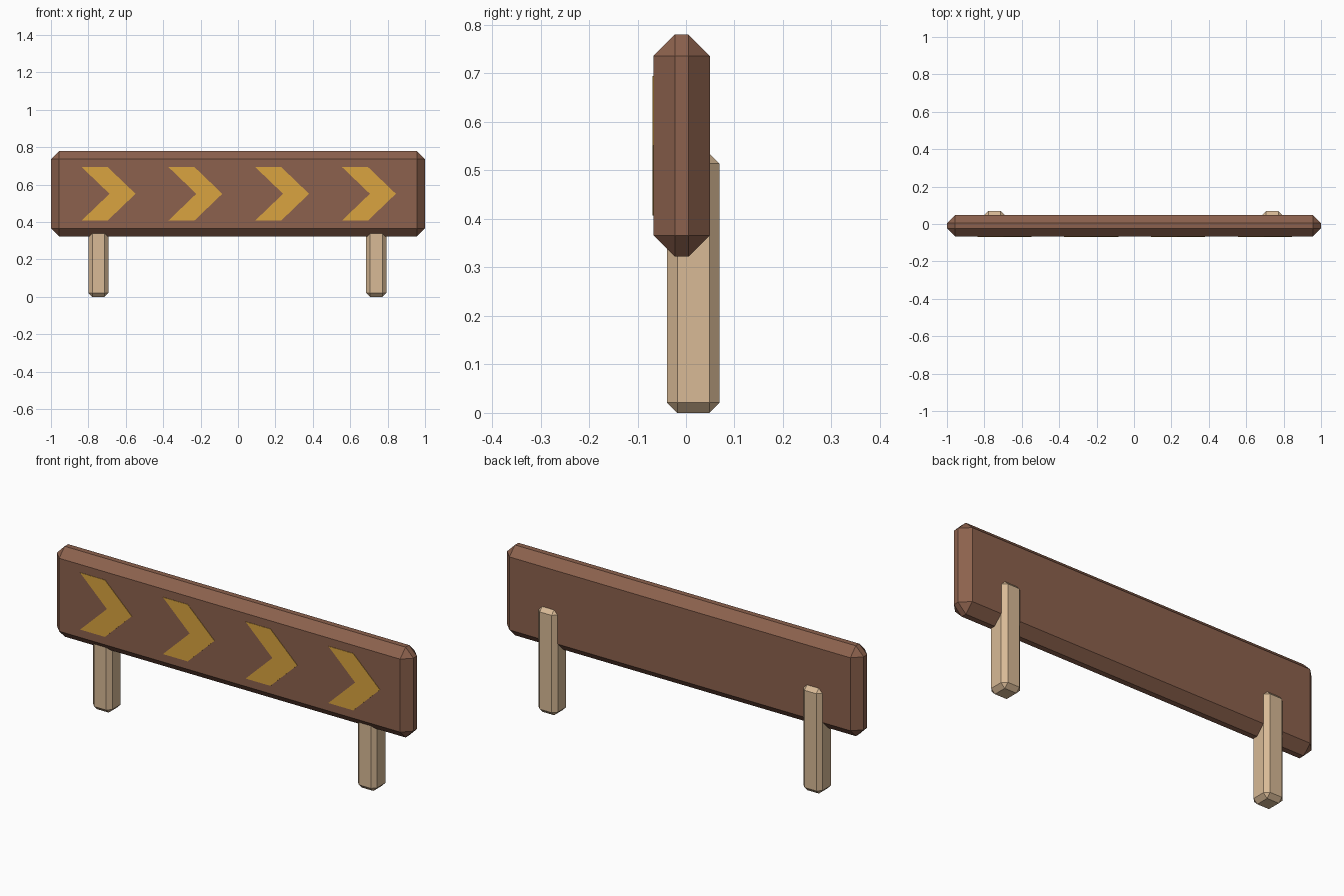
import bpy
import bmesh

cube = bpy.data.objects.get("Cube")
if cube:
    bpy.data.objects.remove(cube, do_unlink=True)


def make_material(name, rgb):
    mat = bpy.data.materials.new(name)
    mat.use_nodes = True
    color = (*rgb, 1.0)
    mat.diffuse_color = color
    mat.node_tree.nodes["Principled BSDF"].inputs["Base Color"].default_value = color
    return mat


def add_object(name, bm, mat):
    bmesh.ops.recalc_face_normals(bm, faces=bm.faces)
    mesh = bpy.data.meshes.new(name)
    bm.to_mesh(mesh)
    bm.free()
    mesh.materials.append(mat)
    obj = bpy.data.objects.new(name, mesh)
    bpy.context.collection.objects.link(obj)
    return obj


def chamfered_box(name, low, high, chamfer, mat):
    bm = bmesh.new()
    bmesh.ops.create_cube(bm, size=1.0)
    for v in bm.verts:
        v.co = [a + (c + 0.5) * (b - a) for a, b, c in zip(low, high, v.co)]
    bmesh.ops.bevel(bm, geom=bm.edges[:], offset=chamfer, segments=1,
                    affect='EDGES', clamp_overlap=True)
    return add_object(name, bm, mat)


def chevron(name, x, mat):
    outline = [(0, 0.144), (0.139, 0.144), (0.289, 0),
               (0.139, -0.144), (0, -0.144), (0.15, 0)]
    bm = bmesh.new()
    verts = [bm.verts.new((x + px, BOARD_FRONT - 0.002, 0.551 + pz))
             for px, pz in outline]
    face = bm.faces.new(verts)
    side = bmesh.ops.extrude_face_region(bm, geom=[face])["geom"]
    for v in side:
        if isinstance(v, bmesh.types.BMVert):
            v.co.y += 0.004
    return add_object(name, bm, mat)


brown = make_material("dark brown wood", (0.262, 0.120, 0.074))
tan = make_material("pale tan wood", (0.69, 0.49, 0.305))
gold = make_material("golden yellow paint", (0.70, 0.37, 0.05))
BOARD_FRONT = -0.067

# Sign board
chamfered_box("sign_board", (-1, BOARD_FRONT, 0.322), (1, 0.049, 0.78), 0.044, brown)

# Posts, set into the back of the board
for name, x in (("right_post", -0.746), ("left_post", 0.739)):
    chamfered_box(name, (x - 0.054, -0.039, 0), (x + 0.054, 0.069, 0.535), 0.021, tan)

# Painted arrows
for i in range(4):
    chevron(f"arrow_{i + 1}", -0.837 + 0.464 * i, gold)
